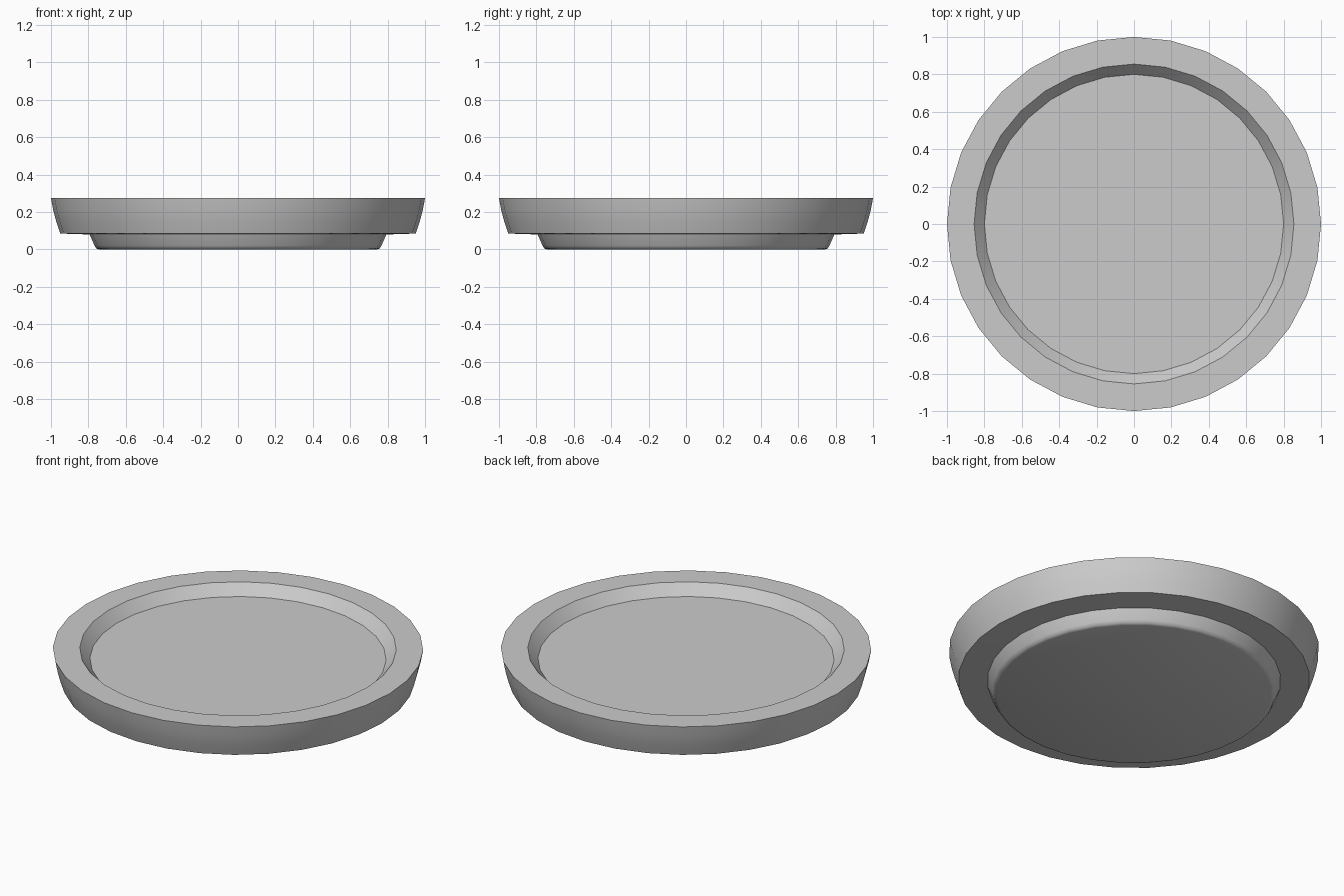
import bpy, bmesh, math

if "Cube" in bpy.data.objects:
    bpy.data.objects.remove(bpy.data.objects["Cube"])

SIDES = 32

# Half cross-section (radius, height), from the foot up and into the recess
PROFILE = [
    (0.742, 0.0), (0.757, 0.005), (0.767, 0.02), (0.793, 0.08),   # foot
    (0.95, 0.085),                                               # underside ledge
    (0.972, 0.15), (0.988, 0.21), (1.0, 0.275),                  # outer wall
    (0.855, 0.275),                                              # flat rim
    (0.80, 0.213),                                               # recess wall
]


def lathe(name, profile, sides):
    bm = bmesh.new()
    rings = [[bm.verts.new((r * math.cos(2 * math.pi * i / sides),
                            r * math.sin(2 * math.pi * i / sides), z))
              for i in range(sides)] for r, z in profile]
    for a, b in zip(rings, rings[1:]):
        for i in range(sides):
            j = (i + 1) % sides
            bm.faces.new((a[i], a[j], b[j], b[i]))
    bm.faces.new(rings[0][::-1])   # bottom
    bm.faces.new(rings[-1])        # recessed floor
    mesh = bpy.data.meshes.new(name)
    bm.to_mesh(mesh)
    bm.free()
    obj = bpy.data.objects.new(name, mesh)
    bpy.context.collection.objects.link(obj)
    return obj


plate = lathe("round_plate", PROFILE, SIDES)
bpy.context.view_layer.objects.active = plate
plate.select_set(True)
bpy.ops.object.shade_smooth_by_angle(angle=math.radians(40))
